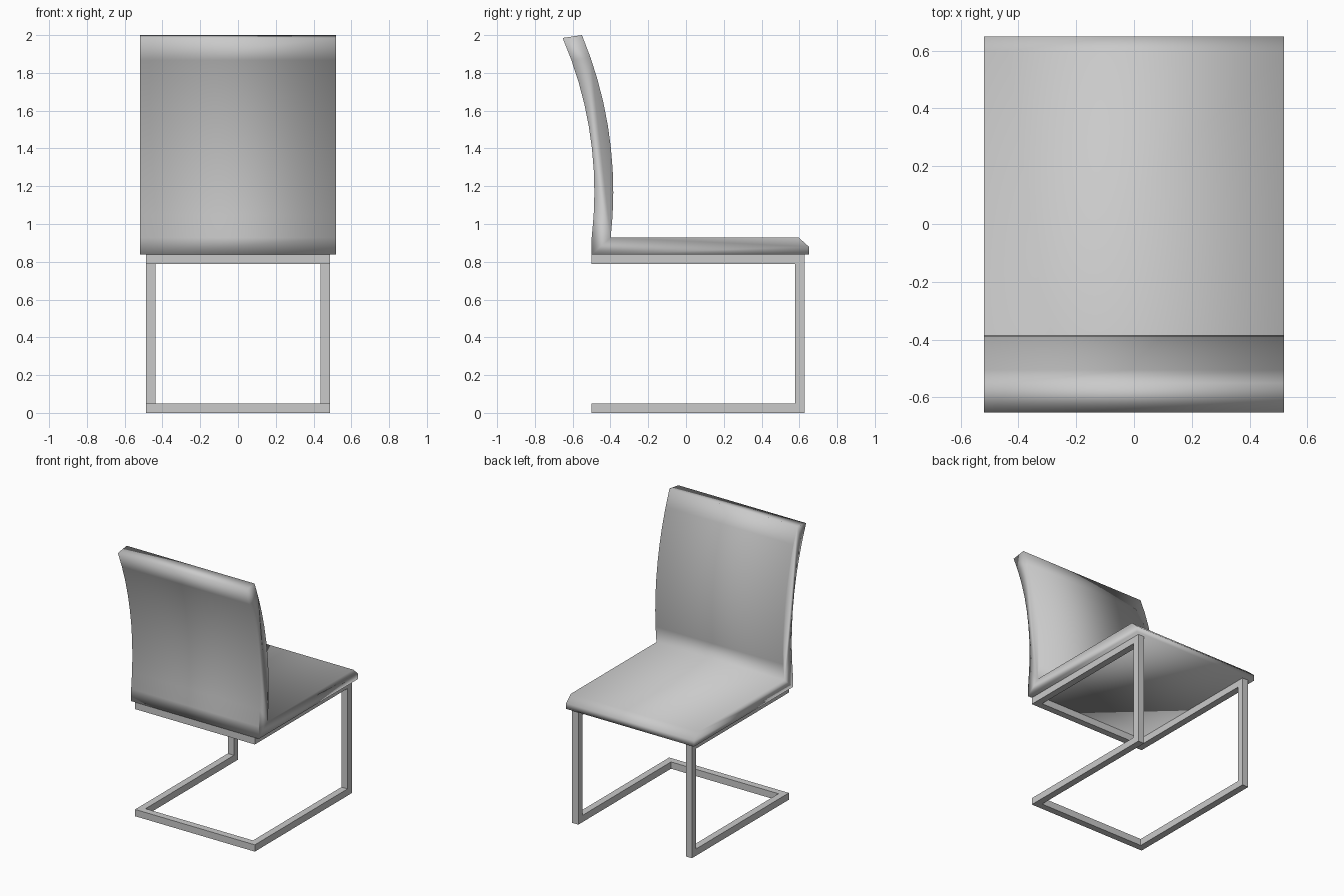
import bpy
import bmesh
import math

cube = bpy.data.objects.get("Cube")
if cube:
    bpy.data.objects.remove(cube, do_unlink=True)

grey = bpy.data.materials.new("plain_grey")
grey.use_nodes = True
grey.diffuse_color = (0.59, 0.59, 0.59, 1)
grey.node_tree.nodes["Principled BSDF"].inputs["Base Color"].default_value = (0.59, 0.59, 0.59, 1)


def finish(bm, name, smooth=False):
    bmesh.ops.recalc_face_normals(bm, faces=bm.faces)
    for face in bm.faces:
        face.smooth = smooth
    mesh = bpy.data.meshes.new(name)
    bm.to_mesh(mesh)
    bm.free()
    mesh.materials.append(grey)
    obj = bpy.data.objects.new(name, mesh)
    bpy.context.collection.objects.link(obj)
    return obj


def bar(name, low, high):
    """Square bar between two opposite corners."""
    bm = bmesh.new()
    bmesh.ops.create_cube(bm, size=1)
    for v in bm.verts:
        v.co = [(a + b) / 2 + c * (b - a) for a, b, c in zip(low, high, v.co)]
    return finish(bm, name)


def arc(radius, bottom, top, steps=9):
    """Points up a shallow arc in the side plane, as (y, z)."""
    cy, cz = -2.545, 1.17
    points = []
    for i in range(steps + 1):
        z = bottom + (top - bottom) * i / steps
        points.append((cy + math.sqrt(radius ** 2 - (z - cz) ** 2), z))
    return points


# Upholstered seat and curved backrest, one swept side profile
SEAT_LOW, SEAT_TOP, HALF = 0.838, 0.928, 0.52
FRONT, BACK = 0.65, -0.5
profile = [(FRONT, SEAT_LOW), (FRONT, 0.88), (0.597, SEAT_TOP)]
profile += arc(2.16, SEAT_TOP, 2.0)
profile += reversed(arc(2.06, SEAT_TOP, 1.985))
profile.append((BACK, SEAT_LOW))

bm = bmesh.new()
left, right = [[bm.verts.new((x, y, z)) for y, z in profile] for x in (HALF, -HALF)]
bm.faces.new(left)
bm.faces.new(right)
for i in range(len(profile)):
    bm.faces.new((left[i - 1], left[i], right[i], right[i - 1]))
finish(bm, "seat_and_backrest", smooth=True)

# Cantilever frame of square tube
T, OUT, LEG = 0.05, 0.487, 0.627
INNER = OUT - T
levels = {"base": 0, "top": SEAT_LOW - T}
for side, x in (("left", INNER), ("right", -OUT)):
    bar(side + "_front_leg", (x, LEG - T, 0), (x + T, LEG, SEAT_LOW))
    for level, z in levels.items():
        bar(f"{side}_{level}_rail", (x, BACK, z), (x + T, LEG - T, z + T))
for level, z in levels.items():
    bar(f"rear_{level}_crossbar", (-INNER, BACK, z), (INNER, BACK + T, z + T))
